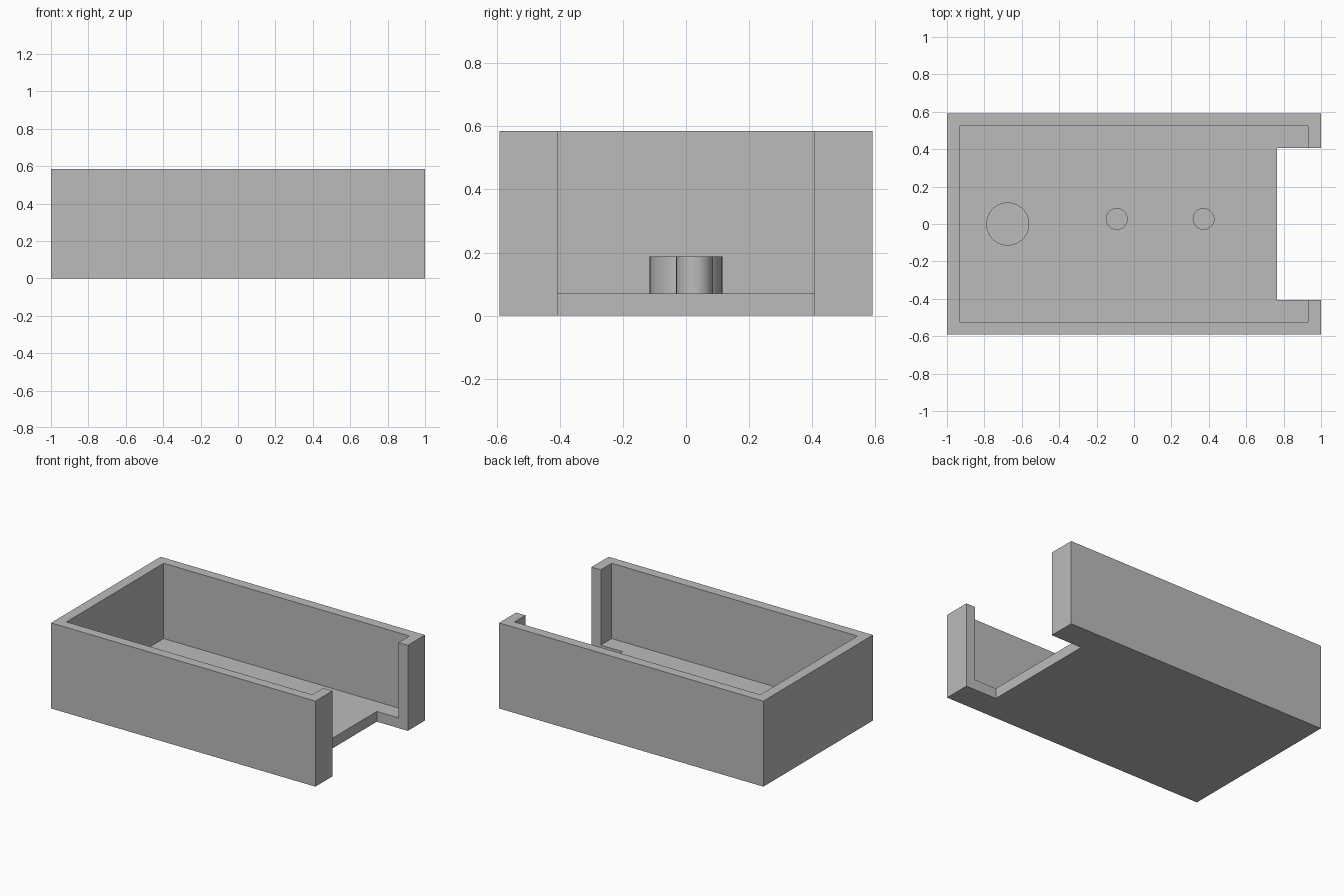
import bpy
import bmesh
from mathutils import Vector

if "Cube" in bpy.data.objects:
    bpy.data.objects.remove(bpy.data.objects["Cube"], do_unlink=True)

# One plain grey for the whole tray
grey = bpy.data.materials.new("plain_grey")
grey.use_nodes = True
colour = (0.5, 0.5, 0.5, 1)
grey.diffuse_color = colour
grey.node_tree.nodes["Principled BSDF"].inputs["Base Color"].default_value = colour

HEIGHT, FLOOR, POST_TOP = 0.585, 0.07, 0.187


def add_object(name, bm):
    mesh = bpy.data.meshes.new(name)
    bm.to_mesh(mesh)
    bm.free()
    mesh.materials.append(grey)
    obj = bpy.data.objects.new(name, mesh)
    bpy.context.collection.objects.link(obj)
    return obj


def box(name, low, high):
    low, high = Vector(low), Vector(high)
    bm = bmesh.new()
    bmesh.ops.create_cube(bm, size=1)
    bmesh.ops.scale(bm, vec=high - low, verts=bm.verts)
    bmesh.ops.translate(bm, vec=(low + high) / 2, verts=bm.verts)
    return add_object(name, bm)


def post(name, x, y, radius):
    bm = bmesh.new()
    bmesh.ops.create_cone(bm, cap_ends=True, segments=64, radius1=radius,
                          radius2=radius, depth=POST_TOP - FLOOR)
    bmesh.ops.translate(bm, vec=(x, y, (POST_TOP + FLOOR) / 2), verts=bm.verts)
    obj = add_object(name, bm)
    bpy.ops.object.select_all(action="DESELECT")
    obj.select_set(True)
    bpy.context.view_layer.objects.active = obj
    bpy.ops.object.shade_smooth_by_angle()


def cut(target, cutter):
    cutter.hide_render = True
    mod = target.modifiers.new(cutter.name, "BOOLEAN")
    mod.operation = "DIFFERENCE"
    mod.solver = "EXACT"
    mod.object = cutter
    bpy.context.view_layer.objects.active = target
    bpy.ops.object.modifier_apply(modifier=mod.name)
    bpy.data.objects.remove(cutter, do_unlink=True)


# Open tray with a full-height gap in its left end
tray = box("tray", (-1, -0.592, 0), (1, 0.592, HEIGHT))
cut(tray, box("cavity_cutter", (-0.93, -0.525, FLOOR), (0.93, 0.525, 1)))
cut(tray, box("end_gap_cutter", (0.765, -0.407, -1), (2, 0.407, 1)))

# Round posts standing on the floor
post("large_post", -0.675, 0, 0.115)
post("middle_post", -0.092, 0.027, 0.058)
post("end_post", 0.372, 0.027, 0.058)
